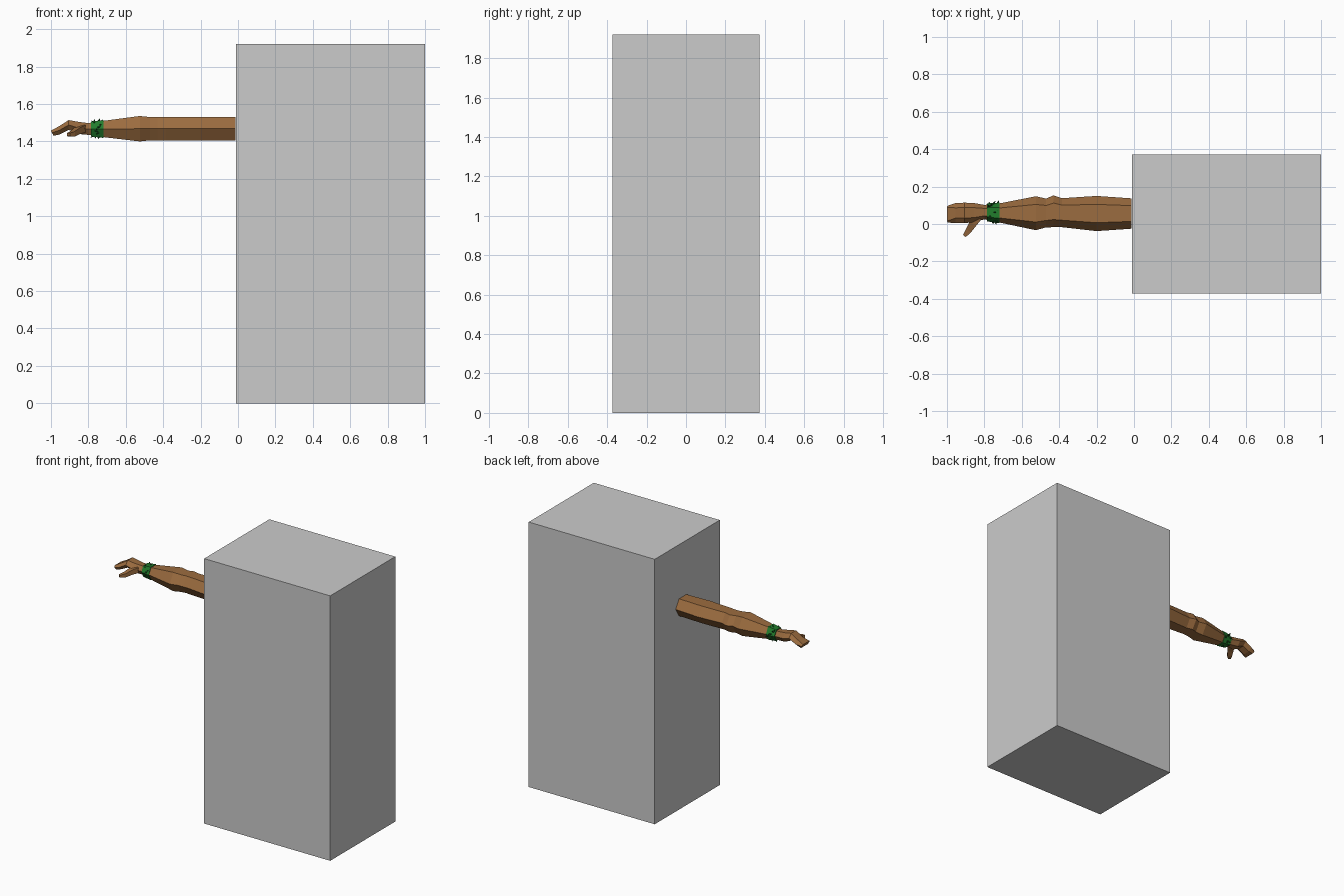
import bpy, bmesh, math, random
from mathutils import Vector

if "Cube" in bpy.data.objects:
    bpy.data.objects.remove(bpy.data.objects["Cube"])

random.seed(4)


def material(name, rgb):
    m = bpy.data.materials.new(name)
    m.diffuse_color = (*rgb, 1)
    m.use_nodes = True
    m.node_tree.nodes["Principled BSDF"].inputs["Base Color"].default_value = m.diffuse_color
    return m


SKIN = material("skin", (0.33, 0.15, 0.05))
LEAF = material("leaf", (0.015, 0.2, 0.025))
DARK_LEAF = material("dark_leaf", (0.01, 0.08, 0.015))


def finish(bm, name, mat=None):
    bmesh.ops.recalc_face_normals(bm, faces=bm.faces)
    me = bpy.data.meshes.new(name)
    bm.to_mesh(me)
    bm.free()
    ob = bpy.data.objects.new(name, me)
    bpy.context.collection.objects.link(ob)
    if mat:
        me.materials.append(mat)
    return ob


def loft(name, rings, mat, caps=True):
    """Skin a list of equal-length point rings."""
    bm = bmesh.new()
    loops = [[bm.verts.new(p) for p in r] for r in rings]
    n = len(loops[0])
    for a, b in zip(loops, loops[1:]):
        for i in range(n):
            j = (i + 1) % n
            bm.faces.new((a[i], a[j], b[j], b[i]))
    if caps:
        bm.faces.new(loops[0])
        bm.faces.new(loops[-1])
    return finish(bm, name, mat)


def hexagon(x, y0, y1, z0, z1, grow=0.0):
    """Six-sided arm section with flat top and bottom."""
    y0, y1, z0, z1 = y0 - grow, y1 + grow, z0 - grow, z1 + grow
    q, zm = (y1 - y0) * 0.24, (z0 + z1) / 2
    return [(x, y1, zm), (x, y1 - q, z1), (x, y0 + q, z1),
            (x, y0, zm), (x, y0 + q, z0), (x, y1 - q, z0)]


# body block
bm = bmesh.new()
bmesh.ops.create_cube(bm, size=1)
for v in bm.verts:
    v.co = Vector((v.co.x * 1.01 + 0.495, v.co.y * 0.745, v.co.z * 1.92 + 0.96))
finish(bm, "body_block")

# arm from shoulder to wrist: x, y range, z range
sections = [(-0.013, -0.025, 0.137, 1.406, 1.53), (-0.20, -0.038, 0.15, 1.406, 1.53),
            (-0.385, -0.017, 0.138, 1.406, 1.53), (-0.43, -0.017, 0.153, 1.406, 1.53),
            (-0.47, -0.018, 0.136, 1.406, 1.53), (-0.525, -0.033, 0.148, 1.40, 1.536),
            (-0.72, 0.008, 0.110, 1.423, 1.510), (-0.80, 0.025, 0.102, 1.435, 1.498)]
loft("arm", [hexagon(*s) for s in sections], SKIN, caps=False)

# hand: palm and closed fingers curling down
hand = [(-0.80, 0.025, 0.102, 1.435, 1.498), (-0.855, 0.010, 0.112, 1.440, 1.505),
        (-0.905, 0.005, 0.114, 1.462, 1.514), (-0.955, 0.006, 0.112, 1.437, 1.482)]
rings = [hexagon(*s) for s in hand]
rings.append([(-0.995, 0.098, 1.446), (-1.0, 0.09, 1.458), (-1.0, 0.015, 1.458),
              (-0.995, 0.007, 1.446), (-0.985, 0.015, 1.43), (-0.985, 0.09, 1.43)])
loft("hand", rings, SKIN)

# thumb: square tube swept along a short bent path
path = [((-0.835, 0.04, 1.468), 0.025), ((-0.862, 0.0, 1.456), 0.021),
        ((-0.885, -0.035, 1.440), 0.017), ((-0.907, -0.064, 1.436), 0.010)]
side, up = Vector((-0.75, 0.6, 0)), Vector((0, 0, 1))
loft("thumb", [[Vector(p) + side * r * a + up * r * b
                for a, b in ((1, 0.8), (-1, 0.8), (-1, -0.8), (1, -0.8))]
               for p, r in path], SKIN)

# wrist band
loft("wrist_band", [hexagon(-0.72, 0.008, 0.110, 1.423, 1.510, 0.004),
                    hexagon(-0.785, 0.02, 0.104, 1.432, 1.500, 0.006)], LEAF)

# small pointed leaves standing out of the band
bm = bmesh.new()
for k in range(20):
    a = k * math.tau / 20 + random.uniform(-0.1, 0.1)
    out = Vector((0, math.cos(a), math.sin(a)))
    across = Vector((0, -math.sin(a), math.cos(a)))
    base = Vector((random.uniform(-0.775, -0.73), 0.061 + 0.045 * math.cos(a),
                   1.466 + 0.038 * math.sin(a)))
    lean = Vector((random.uniform(-0.022, 0.022), 0, 0))
    tip = base + out * random.uniform(0.012, 0.024) + lean
    b = [bm.verts.new(base + d) for d in
         (Vector((0.009, 0, 0)), across * 0.006, Vector((-0.009, 0, 0)), across * -0.006)]
    t = bm.verts.new(tip)
    for i in range(4):
        bm.faces.new((b[i], b[(i + 1) % 4], t))
finish(bm, "band_leaves", DARK_LEAF)
